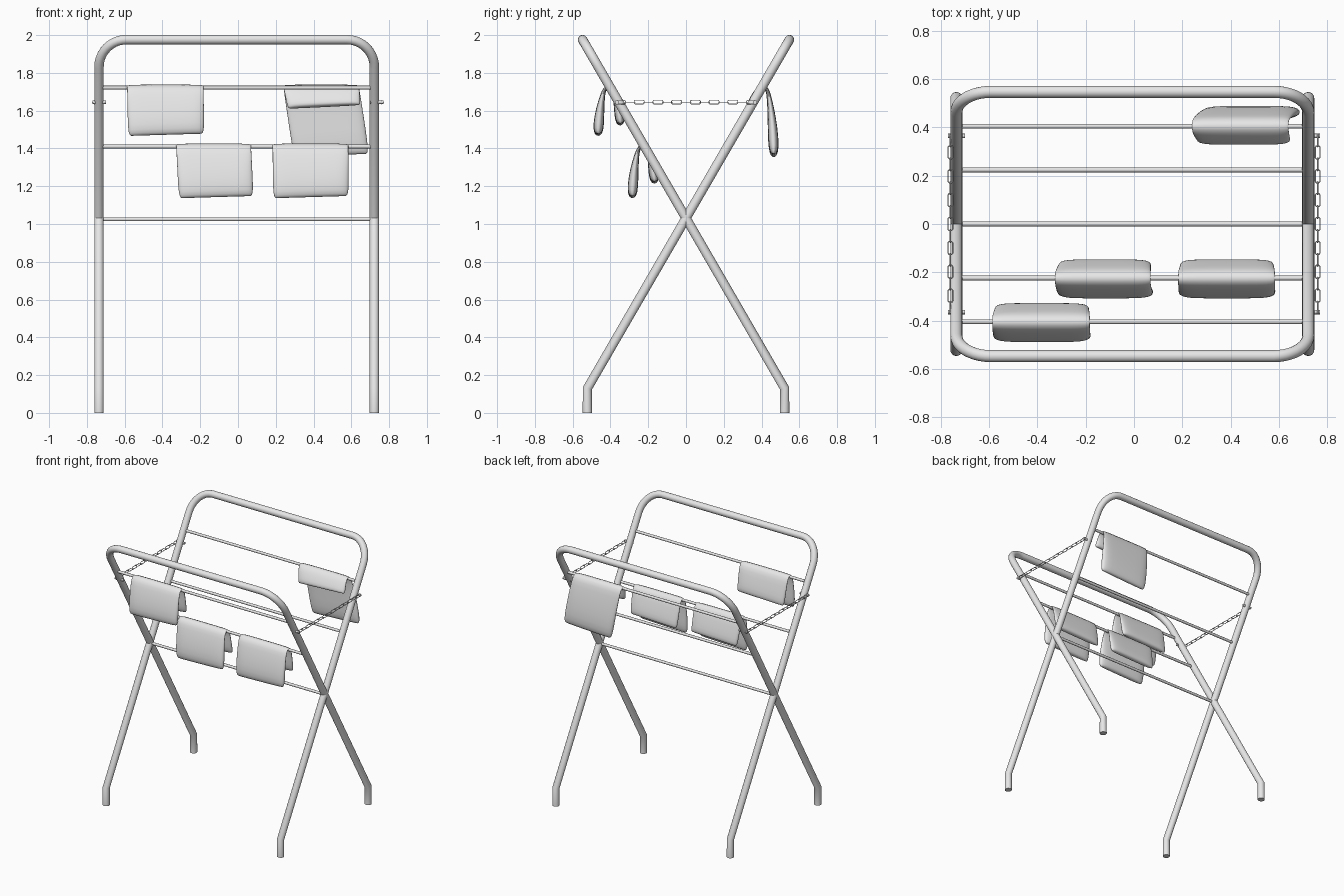
import bpy, bmesh
from math import sin, cos, pi, copysign
from mathutils import Vector

cube = bpy.data.objects.get("Cube")
if cube:
    bpy.data.objects.remove(cube, do_unlink=True)

grey = bpy.data.materials.new("light_grey")
grey.use_nodes = True
grey.diffuse_color = (0.8, 0.8, 0.8, 1)
for node in grey.node_tree.nodes:
    if node.type == 'BSDF_PRINCIPLED':
        node.inputs["Base Color"].default_value = grey.diffuse_color

CROSS_Z = 1.03      # height where the two frames cross
SLOPE = 0.579       # y per unit of height along a frame
HALF_W = 0.729      # frame half width
MID_X = -0.007      # frame centre


def add_mesh(name, mesh, angle=0.7):
    mesh.materials.clear()
    mesh.materials.append(grey)
    obj = bpy.data.objects.new(name, mesh)
    bpy.context.collection.objects.link(obj)
    bpy.ops.object.select_all(action='DESELECT')
    obj.select_set(True)
    bpy.context.view_layer.objects.active = obj
    bpy.ops.object.shade_smooth_by_angle(angle=angle)
    return obj


def tubes(name, paths, radius, cyclic=False, res=4):
    """Sweep a round section along each path and keep the result as a mesh."""
    curve = bpy.data.curves.new(name, 'CURVE')
    curve.dimensions = '3D'
    curve.bevel_depth = radius
    curve.bevel_resolution = res
    curve.use_fill_caps = True
    for path in paths:
        spline = curve.splines.new('POLY')
        spline.points.add(len(path) - 1)
        for point, co in zip(spline.points, path):
            point.co = (*co, 1)
        spline.use_cyclic_u = cyclic
    temp = bpy.data.objects.new("temp_curve", curve)
    bpy.context.collection.objects.link(temp)
    bpy.context.view_layer.update()
    graph = bpy.context.evaluated_depsgraph_get()
    mesh = bpy.data.meshes.new_from_object(temp.evaluated_get(graph))
    bpy.data.objects.remove(temp, do_unlink=True)
    return add_mesh(name, mesh)


# Crossing U-shaped frames with bent feet
def frame(name, side):
    def at(x, z):
        return (MID_X + x, side * (z - CROSS_Z) * SLOPE, z)
    top, bend, foot = 1.976, 0.145, 0.13
    half = [(HALF_W, -side * 0.522, 0), (HALF_W, -side * 0.522, foot)]
    half = [(MID_X + x, y, z) for x, y, z in half]
    for i in range(11):
        a = i / 10 * pi / 2
        half.append(at(HALF_W - bend + bend * cos(a), top - bend + bend * sin(a)))
    mirrored = [(2 * MID_X - x, y, z) for x, y, z in reversed(half)]
    tubes(name, [half + mirrored], 0.025, res=6)


frame("front_frame", -1)
frame("back_frame", 1)

# Hanging rods between the frame sides
for name, y, z in [("front_top_rod", -0.405, 1.722), ("back_top_rod", 0.405, 1.722),
                   ("front_middle_rod", -0.224, 1.41), ("back_middle_rod", 0.224, 1.41),
                   ("crossing_rod", 0, 1.025)]:
    tubes(name, [[(MID_X - HALF_W, y, z), (MID_X + HALF_W, y, z)]], 0.01)

# Side chains: links alternate between upright and flat
CHAIN_Z = 1.645
for side, label in [(-1, "right"), (1, "left")]:
    x = side * 0.761
    links = []
    for i in range(15):
        y = (i - 7) * 0.0495
        loop = []
        for u, v in [(1, .5), (.8, 1), (-.8, 1), (-1, .5), (-1, -.5), (-.8, -1), (.8, -1), (1, -.5)]:
            across, along = v * 0.01, y + u * 0.027
            loop.append((x, along, CHAIN_Z + across) if i % 2 == 0 else (x + across, along, CHAIN_Z))
        links.append(loop)
    tubes(label + "_chain", links, 0.0025, cyclic=True, res=1)
    # Pins holding the chain ends to the frames
    pins = [[(side * 0.7, s * 0.365, CHAIN_Z), (side * 0.77, s * 0.365, CHAIN_Z)] for s in (-1, 1)]
    tubes(label + "_chain_pins", pins, 0.009)


# Folded cloths draped over a rod: closed soft sections lofted along a hanging path
def cloth(name, x0, x1, rod_y, rod_z, out, outer, inner, skew=0.0, tilt=0.0):
    # each station: sideways offset, height offset, thickness, width factor
    stations = [(.058, -outer, .02, .93), (.06, -outer * .96, .045, .98),
                (.058, -outer * .8, .06, 1), (.05, -outer * .45, .045, 1),
                (.036, -outer * .15, .025, 1), (.026, -.006, .02, 1),
                (0, .016, .016, 1),
                (-.024, -.006, .02, 1), (-.036, -inner * .3, .03, .99),
                (-.05, -inner * .75, .052, .97), (-.058, -inner * .95, .045, .96),
                (-.06, -inner, .02, .92)]
    mid, half = (x0 + x1) / 2, (x1 - x0) / 2
    pts = [Vector((0, rod_y + out * s[0], rod_z + s[1])) for s in stations]
    bm = bmesh.new()
    rings, count = [], 20
    for i, (p, s) in enumerate(zip(pts, stations)):
        along = (pts[min(i + 1, len(pts) - 1)] - pts[max(i - 1, 0)]).normalized()
        normal = Vector((0, -along.z, along.y))
        ring = []
        for k in range(count):
            a = 2 * pi * (k + .5) / count
            dx = copysign(abs(cos(a)) ** .35, cos(a)) * half * s[3]
            dn = copysign(abs(sin(a)) ** .8, sin(a)) * s[2] / 2
            co = p + normal * dn
            drop = rod_z - co.z
            co.x = mid + dx + skew * drop
            co.z += tilt * dx * max(0, min(1, drop / .1))
            ring.append(bm.verts.new(co))
        rings.append(ring)
    for a, b in zip(rings, rings[1:]):
        for k in range(count):
            n = (k + 1) % count
            bm.faces.new((a[k], a[n], b[n], b[k]))
    # close both hems with strips across the thickness
    for ring in (rings[0], rings[-1]):
        for k in range(count // 2 - 1):
            bm.faces.new((ring[k], ring[k + 1], ring[count - 2 - k], ring[count - 1 - k]))
    bmesh.ops.recalc_face_normals(bm, faces=bm.faces)
    mesh = bpy.data.meshes.new(name)
    bm.to_mesh(mesh)
    bm.free()
    obj = add_mesh(name, mesh, angle=pi)
    sub = obj.modifiers.new("soften", 'SUBSURF')
    sub.levels = sub.render_levels = 1


cloth("front_top_cloth", -0.588, -0.182, -0.405, 1.722, -1, 0.25, 0.195, 0.02, 0.03)
cloth("front_middle_right_cloth", -0.328, 0.07, -0.224, 1.41, -1, 0.268, 0.19, 0.05, 0.03)
cloth("front_middle_left_cloth", 0.182, 0.585, -0.224, 1.41, -1, 0.268, 0.19, 0.01, 0.03)
cloth("back_top_cloth", 0.24, 0.642, 0.405, 1.722, 1, 0.36, 0.1, 0.15, 0.05)
